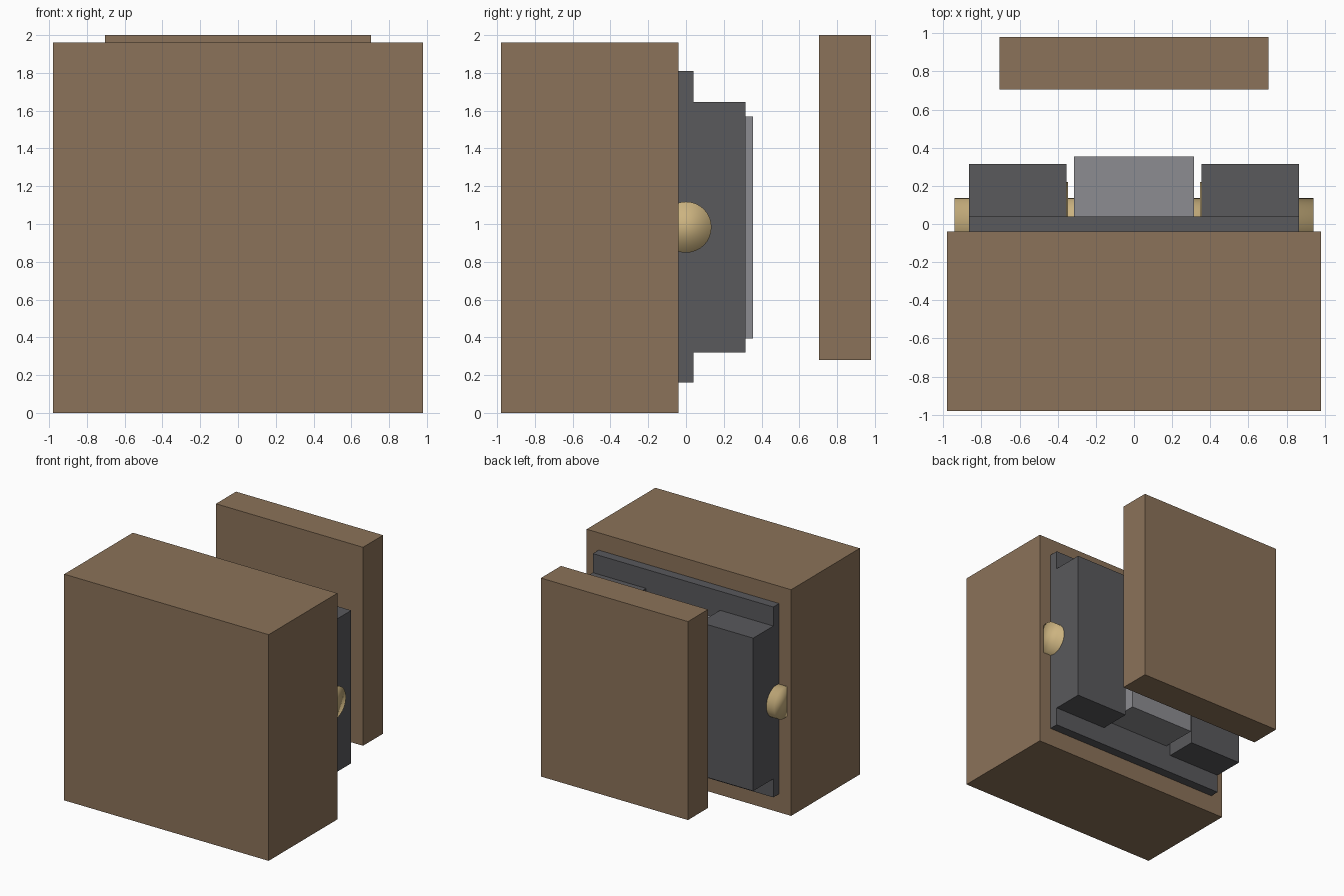
import bpy
import math

if "Cube" in bpy.data.objects:
    bpy.data.objects.remove(bpy.data.objects["Cube"], do_unlink=True)


def make_material(name, rgb):
    mat = bpy.data.materials.new(name)
    mat.use_nodes = True
    mat.diffuse_color = (*rgb, 1)
    mat.node_tree.nodes["Principled BSDF"].inputs["Base Color"].default_value = (*rgb, 1)
    return mat


brown = make_material("warm brown", (0.26, 0.17, 0.10))
dark_grey = make_material("dark grey", (0.10, 0.10, 0.107))
light_grey = make_material("light grey", (0.264, 0.264, 0.285))
brass = make_material("pale brass", (0.60, 0.45, 0.215))


def box(name, mat, xs, ys, zs):
    """Box between the low and high limits on each axis."""
    limits = (xs, ys, zs)
    bpy.ops.mesh.primitive_cube_add(size=1, location=[(a + b) / 2 for a, b in limits])
    ob = bpy.context.object
    ob.name = name
    ob.scale = [b - a for a, b in limits]
    bpy.ops.object.transform_apply(location=False, rotation=False, scale=True)
    ob.data.materials.append(mat)
    return ob


def rod(name, mat, xs, radius, height):
    """Smooth cylinder lying along x."""
    bpy.ops.mesh.primitive_cylinder_add(
        vertices=32, radius=radius, depth=xs[1] - xs[0],
        location=(sum(xs) / 2, 0, height), rotation=(0, math.pi / 2, 0))
    ob = bpy.context.object
    ob.name = name
    ob.data.materials.append(mat)
    bpy.ops.object.shade_smooth()
    return ob


# Large front block and the separate rear panel
box("front_block", brown, (-0.98, 0.98), (-0.98, -0.04), (0, 1.96))
box("rear_panel", brown, (-0.705, 0.705), (0.705, 0.98), (0.28, 2.0))

# Backing plate with the raised centre slab
box("backing_plate", dark_grey, (-0.865, 0.865), (-0.04, 0.04), (0.16, 1.81))
box("centre_slab", light_grey, (-0.315, 0.315), (0.04, 0.355), (0.395, 1.57))

# Cross axle
rod("axle", brass, (-0.94, 0.94), 0.135, 0.983)

# Side rails and the collars set into their inner faces
for side, sign in (("left", 1), ("right", -1)):
    box(side + "_rail", dark_grey, sorted((sign * 0.355, sign * 0.865)),
        (0.04, 0.315), (0.32, 1.645))
    rod(side + "_collar", brass, sorted((sign * 0.347, sign * 0.40)), 0.22, 0.983)
